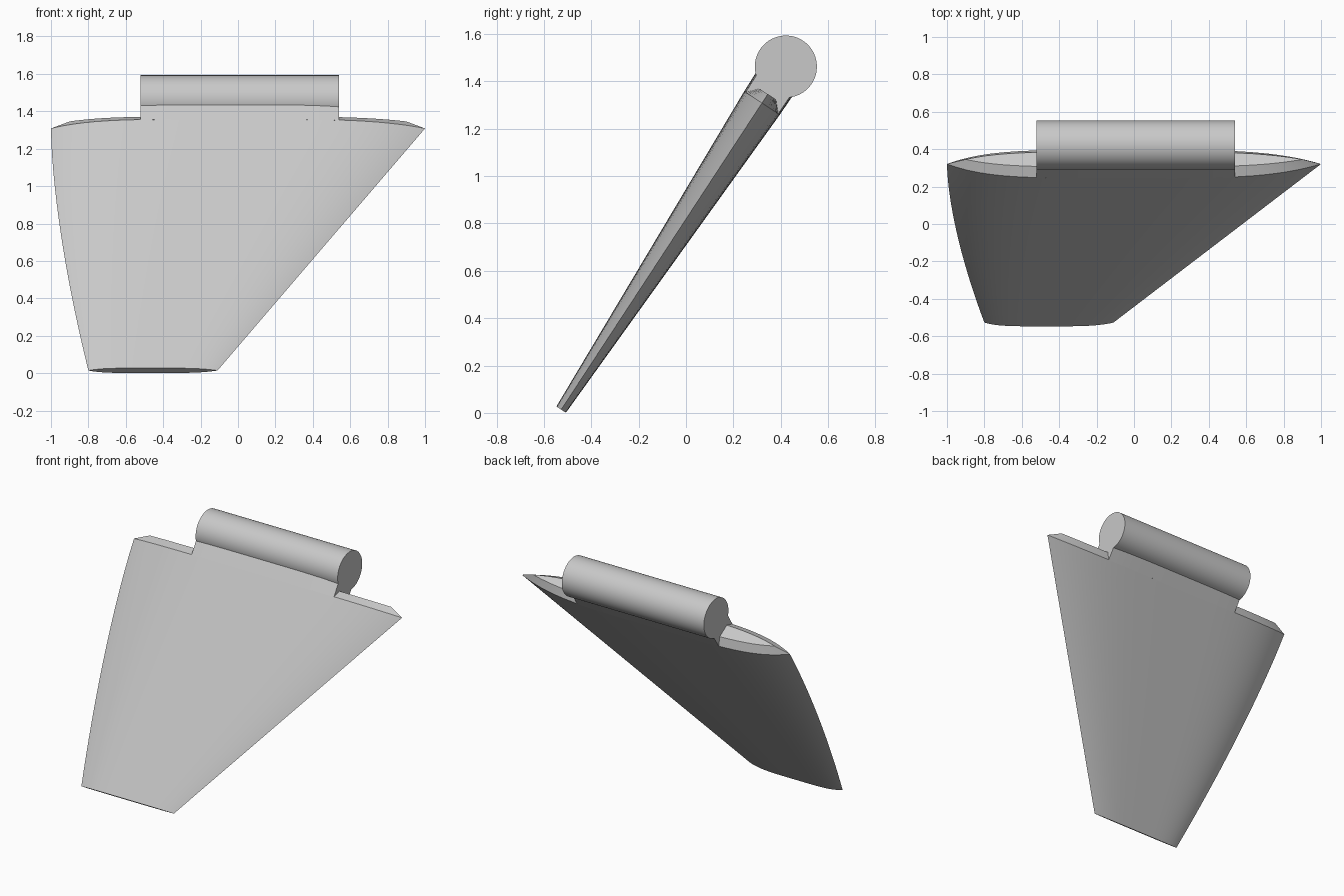
import bpy, bmesh, math
from mathutils import Vector

cube = bpy.data.objects.get("Cube")
if cube:
    bpy.data.objects.remove(cube, do_unlink=True)

# Single grey material
grey = bpy.data.materials.new("plain grey")
grey.use_nodes = True
grey.diffuse_color = (0.58, 0.58, 0.58, 1)
grey.node_tree.nodes["Principled BSDF"].inputs["Base Color"].default_value = grey.diffuse_color

# Leaning frame: the span runs up and back, the normal points forward and up
ROOT = Vector((0, -0.527, 0.014))
SPAN = Vector((0, 0.548, 0.8366))
NORMAL = Vector((0, -0.8366, 0.548))
LENGTH = 1.547
HINGE_X = (-0.52, 0.54)
HINGE_U = LENGTH + 0.184
HINGE_R = 0.131


def place(x, n, u):
    return ROOT + Vector((x, 0, 0)) + NORMAL * n + SPAN * u


def lens(c):
    """Relative half thickness across the chord, c from -1 to 1."""
    return 1 - abs(c) ** (5 if c < 0 else 4)


def section(x0, x1, half, u, steps=32):
    """Closed lens-shaped ring between two pointed edges."""
    cs = [-math.cos(math.pi * i / steps) for i in range(steps + 1)]
    pts = [((x0 + x1) / 2 + c * (x1 - x0) / 2, lens(c) * half) for c in cs]
    back = [(x, -n) for x, n in pts[-2:0:-1]]
    return [place(x, n, u) for x, n in pts + back]


def strip(half, u, steps=16):
    """Ring with the thickness of the fin top, cut to the hinge width."""
    a, b = HINGE_X
    xs = [a + (b - a) * i / steps for i in range(steps + 1)]
    front = [place(x, lens(x) * half, u) for x in xs]
    return front + [place(x, -lens(x) * half, u) for x in reversed(xs)]


def finish(ob, angle):
    ob.data.materials.append(grey)
    bpy.ops.object.select_all(action='DESELECT')
    ob.select_set(True)
    bpy.context.view_layer.objects.active = ob
    bpy.ops.object.shade_smooth_by_angle(angle=math.radians(angle))


def loft(name, rings, angle=24):
    bm = bmesh.new()
    loops = [[bm.verts.new(p) for p in ring] for ring in rings]
    for lo, hi in zip(loops, loops[1:]):
        for i in range(len(lo)):
            j = (i + 1) % len(lo)
            bm.faces.new((lo[i], lo[j], hi[j], hi[i]))
    bm.faces.new(loops[0][::-1])
    bm.faces.new(loops[-1])
    bmesh.ops.recalc_face_normals(bm, faces=bm.faces)
    mesh = bpy.data.meshes.new(name)
    bm.to_mesh(mesh)
    bm.free()
    ob = bpy.data.objects.new(name, mesh)
    bpy.context.collection.objects.link(ob)
    finish(ob, angle)


# Fin blade: curved edge on one side, straight raked edge on the other
rings = []
ROWS = 16
for k in range(ROWS + 1):
    t = k / ROWS
    left = -1 + 0.2 * (1 - t) ** 1.6
    right = -0.11 + 1.11 * t
    rings.append(section(left, right, 0.024 + 0.066 * t, LENGTH * t))
# Bevelled upper rim
rings.append(section(-0.9, 0.9, 0.048, LENGTH + 0.045))
loft("fin_blade", rings)

# Neck joining the blade to the hinge, flush with the blade faces
loft("hinge_neck", [strip(0.09, LENGTH - 0.002), strip(0.092, LENGTH + 0.1)])

# Hinge barrel
bpy.ops.mesh.primitive_cylinder_add(
    vertices=64, radius=HINGE_R, depth=HINGE_X[1] - HINGE_X[0],
    location=place(sum(HINGE_X) / 2, 0, HINGE_U), rotation=(0, math.pi / 2, 0))
barrel = bpy.context.object
barrel.name = "hinge_barrel"
finish(barrel, 30)
